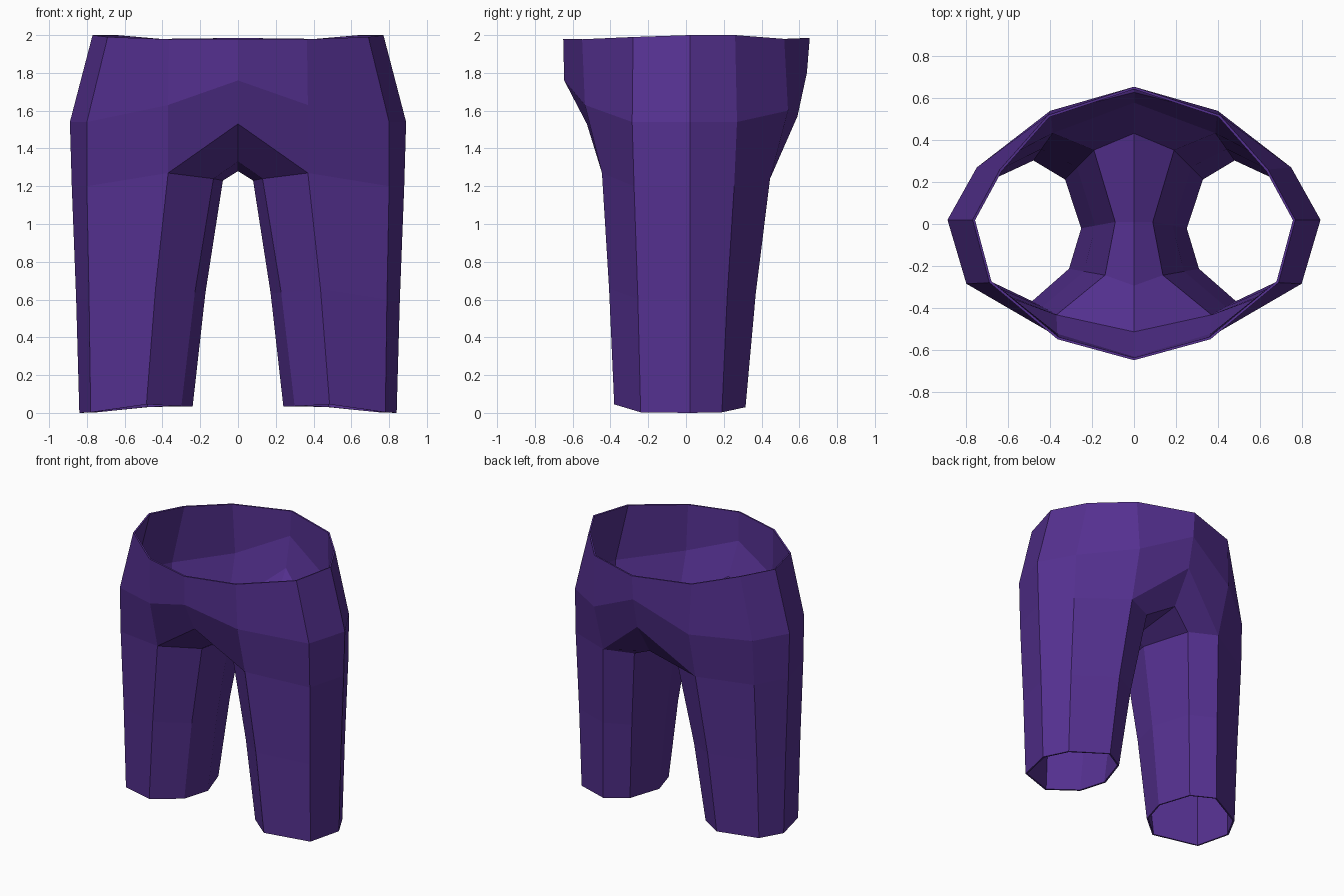
import bpy, bmesh
from mathutils import Vector

if "Cube" in bpy.data.objects:
    bpy.data.objects.remove(bpy.data.objects["Cube"])

bm = bmesh.new()


def row(*pts):
    return [bm.verts.new(p) for p in pts]


def strip(a, b, closed=False):
    """Quads between two rows of vertices of equal length."""
    n = len(a)
    for i in range(n if closed else n - 1):
        j = (i + 1) % n
        bm.faces.new((a[i], a[j], b[j], b[i]))


# Waist and hip rows, front centre round the side to back centre
waist = row((0, -.65, 1.98), (.365, -.55, 1.978), (.69, -.28, 1.99), (.77, .02, 2),
            (.64, .26, 2), (.41, .52, 1.98), (0, .655, 1.985))
hip = row((0, -.645, 1.76), (.37, -.535, 1.63), (.80, -.285, 1.54), (.89, .02, 1.54),
          (.75, .27, 1.54), (.40, .54, 1.60), (0, .64, 1.80))

# Leg loops: front, outer side, back, then the inside of the leg
thigh = row((.37, -.445, 1.27), (.80, -.275, 1.2), (.88, .02, 1.2), (.755, .255, 1.2),
            (.39, .445, 1.24), (.185, .36, 1.23), (.08, .01, 1.23), (.13, -.25, 1.24))
hem = row((.485, -.38, .045), (.78, -.24, .003), (.84, .02, 0), (.75, .19, .003),
          (.48, .315, .03), (.32, .22, .035), (.24, -.02, .035), (.30, -.22, .035))
knee = []
for h, t in zip(hem, thigh):
    p = h.co.lerp(t.co, .42)
    p.z = h.co.z + (t.co.z - h.co.z) * .5
    knee.append(bm.verts.new(p))

# Crotch seam on the centre plane, back to front
seam = row((0, .59, 1.57), (0, .44, 1.33), (0, .01, 1.28), (0, -.30, 1.33), (0, -.525, 1.53))

strip(hip, waist)
strip([seam[-1]] + thigh[:5] + [seam[0]], hip)
strip(thigh[4:] + thigh[:1], seam)
strip(knee, thigh, True)
strip(hem, knee, True)
bmesh.ops.recalc_face_normals(bm, faces=bm.faces)
# Make the outer side face point outward
bm.faces.ensure_lookup_table()
f = max(bm.faces, key=lambda f: f.calc_center_median().x)
if f.normal.x < 0:
    bmesh.ops.reverse_faces(bm, faces=bm.faces)

mesh = bpy.data.meshes.new("shorts")
bm.to_mesh(mesh)
bm.free()
shorts = bpy.data.objects.new("shorts", mesh)
bpy.context.collection.objects.link(shorts)

# Mirror to the other leg and give the cloth a little thickness
m = shorts.modifiers.new("mirror", 'MIRROR')
m.use_clip = True
s = shorts.modifiers.new("cloth", 'SOLIDIFY')
s.thickness = .012
s.offset = -1

mat = bpy.data.materials.new("purple cloth")
mat.diffuse_color = (.09, .03, .28, 1)
mat.use_nodes = True
mat.node_tree.nodes["Principled BSDF"].inputs["Base Color"].default_value = mat.diffuse_color
mesh.materials.append(mat)
